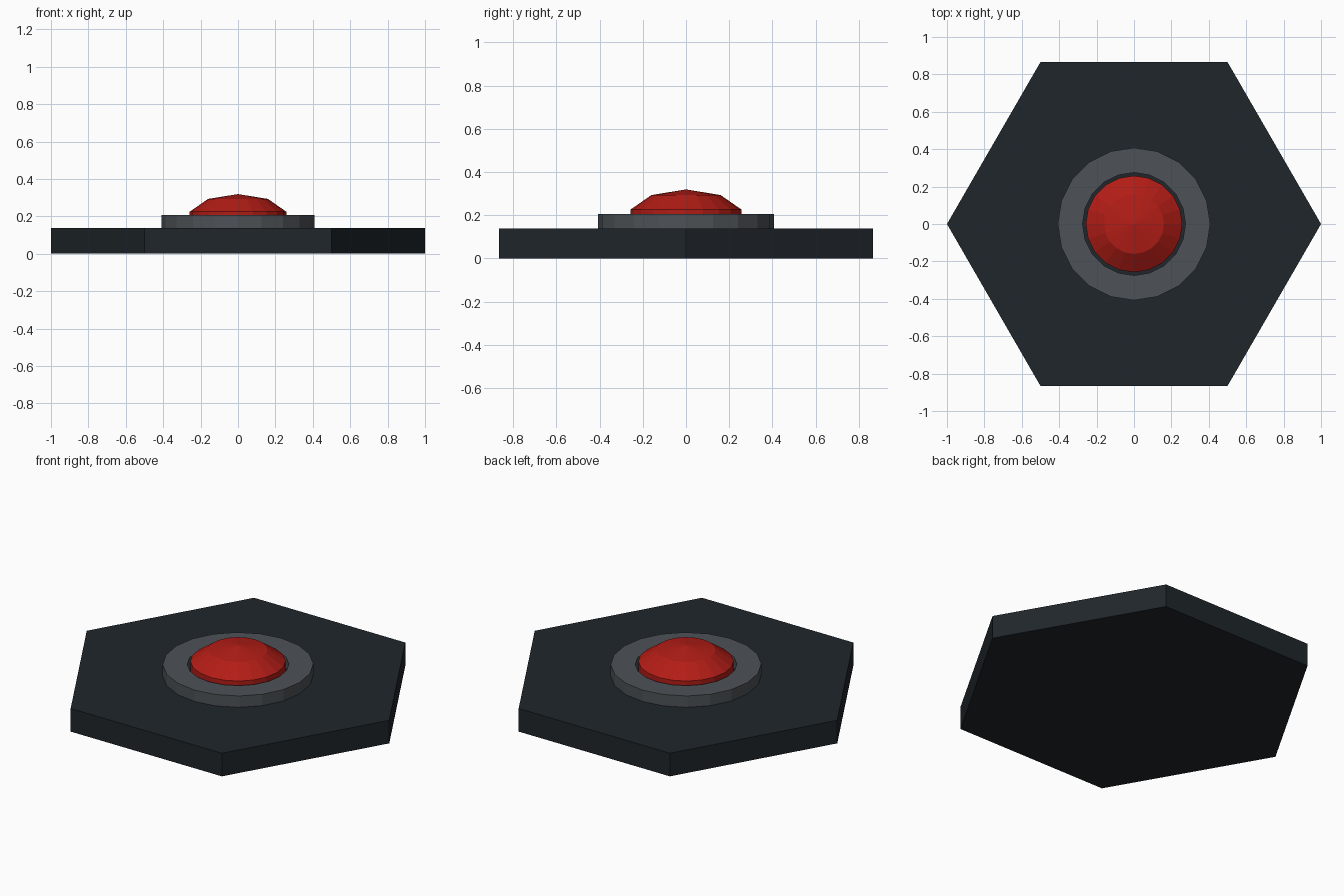
import bpy
import bmesh
from math import cos, sin, pi

if "Cube" in bpy.data.objects:
    bpy.data.objects.remove(bpy.data.objects["Cube"])


def material(name, rgb):
    m = bpy.data.materials.new(name)
    m.diffuse_color = (*rgb, 1)
    m.use_nodes = True
    m.node_tree.nodes["Principled BSDF"].inputs["Base Color"].default_value = m.diffuse_color
    return m


def lathe(name, profile, sides, mat, closed=False):
    """Revolve (radius, z) points around z; open profiles get end caps."""
    bm = bmesh.new()
    rings = []
    for r, z in profile:
        if r == 0:
            rings.append([bm.verts.new((0, 0, z))] * sides)
        else:
            rings.append([bm.verts.new((r * cos(2 * pi * i / sides), r * sin(2 * pi * i / sides), z))
                          for i in range(sides)])
    pairs = list(zip(rings, rings[1:]))
    if closed:
        pairs.append((rings[-1], rings[0]))
    for lo, hi in pairs:
        for i in range(sides):
            j = (i + 1) % sides
            bm.faces.new(list(dict.fromkeys((lo[i], lo[j], hi[j], hi[i]))))
    if not closed:
        for ring, (r, z) in zip((rings[0], rings[-1]), (profile[0], profile[-1])):
            if r > 0:
                bm.faces.new(ring)
    bmesh.ops.recalc_face_normals(bm, faces=bm.faces)
    mesh = bpy.data.meshes.new(name)
    bm.to_mesh(mesh)
    bm.free()
    mesh.materials.append(mat)
    ob = bpy.data.objects.new(name, mesh)
    bpy.context.collection.objects.link(ob)
    return ob


dark = material("dark_plate", (0.014, 0.019, 0.024))
grey = material("collar_grey", (0.075, 0.085, 0.095))
red = material("button_red", (0.45, 0.012, 0.008))

# Hexagonal floor plate
lathe("base_plate", [(1, 0), (1, 0.138)], 6, dark)

# Raised collar around the button
lathe("collar_ring", [(0.408, 0.138), (0.408, 0.206), (0.275, 0.206), (0.275, 0.138)], 20, grey, closed=True)

# Faceted domed push button
lathe("button", [(0.258, 0.138), (0.258, 0.225), (0.16, 0.293), (0, 0.319)], 20, red)
